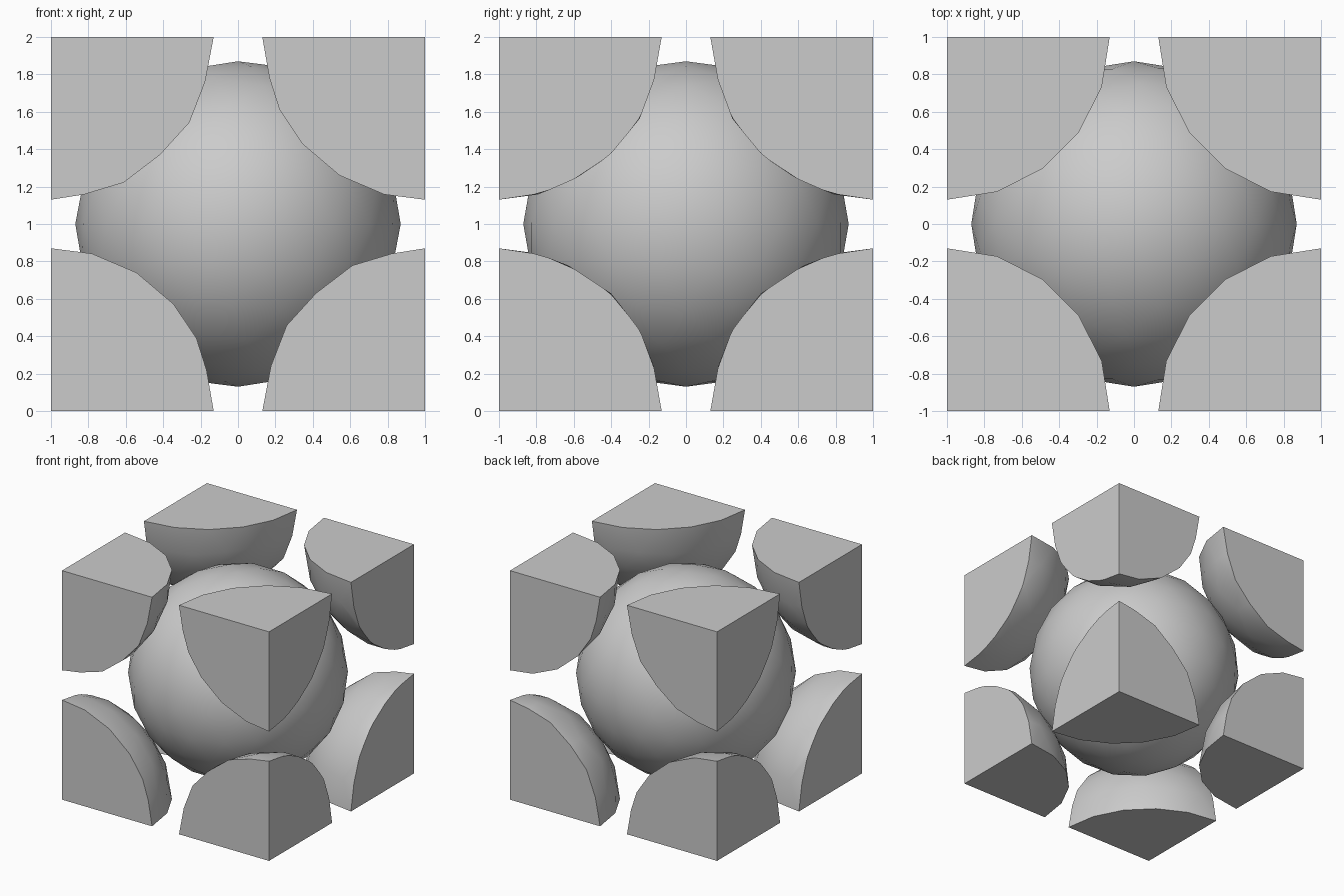
import bpy, bmesh
from math import radians
from mathutils import Vector

if "Cube" in bpy.data.objects:
    bpy.data.objects.remove(bpy.data.objects["Cube"])

R = 0.87  # neighbouring balls just touch along the cube diagonal


def make_ball(name, center, cut_signs=None):
    """Faceted ball; with cut_signs, only the octant inside the cube is kept."""
    bm = bmesh.new()
    bmesh.ops.create_icosphere(bm, subdivisions=3, radius=R)
    for axis, sign in enumerate(cut_signs or ()):
        normal = Vector((0, 0, 0))
        normal[axis] = sign
        bmesh.ops.bisect_plane(bm, geom=bm.verts[:] + bm.edges[:] + bm.faces[:],
                               dist=1e-5, plane_co=(0, 0, 0), plane_no=normal,
                               clear_outer=True)
        rim = [e for e in bm.edges if e.is_boundary]
        bmesh.ops.edgeloop_fill(bm, edges=rim)
    bmesh.ops.recalc_face_normals(bm, faces=bm.faces[:])

    # smooth round surface, crisp cut edges
    for f in bm.faces:
        f.smooth = True
    for e in bm.edges:
        e.smooth = e.calc_face_angle(0) < radians(35)

    mesh = bpy.data.meshes.new(name)
    bm.to_mesh(mesh)
    bm.free()
    obj = bpy.data.objects.new(name, mesh)
    obj.location = center
    bpy.context.collection.objects.link(obj)
    return obj


# whole ball in the middle of the cell
make_ball("center_ball", (0, 0, 1))

# one eighth of a ball at each cube corner
for sx, nx in ((-1, "left"), (1, "right")):
    for sy, ny in ((-1, "front"), (1, "back")):
        for sz, nz in ((-1, "bottom"), (1, "top")):
            make_ball(f"corner_{nz}_{ny}_{nx}", (sx, sy, 1 + sz), (sx, sy, sz))
